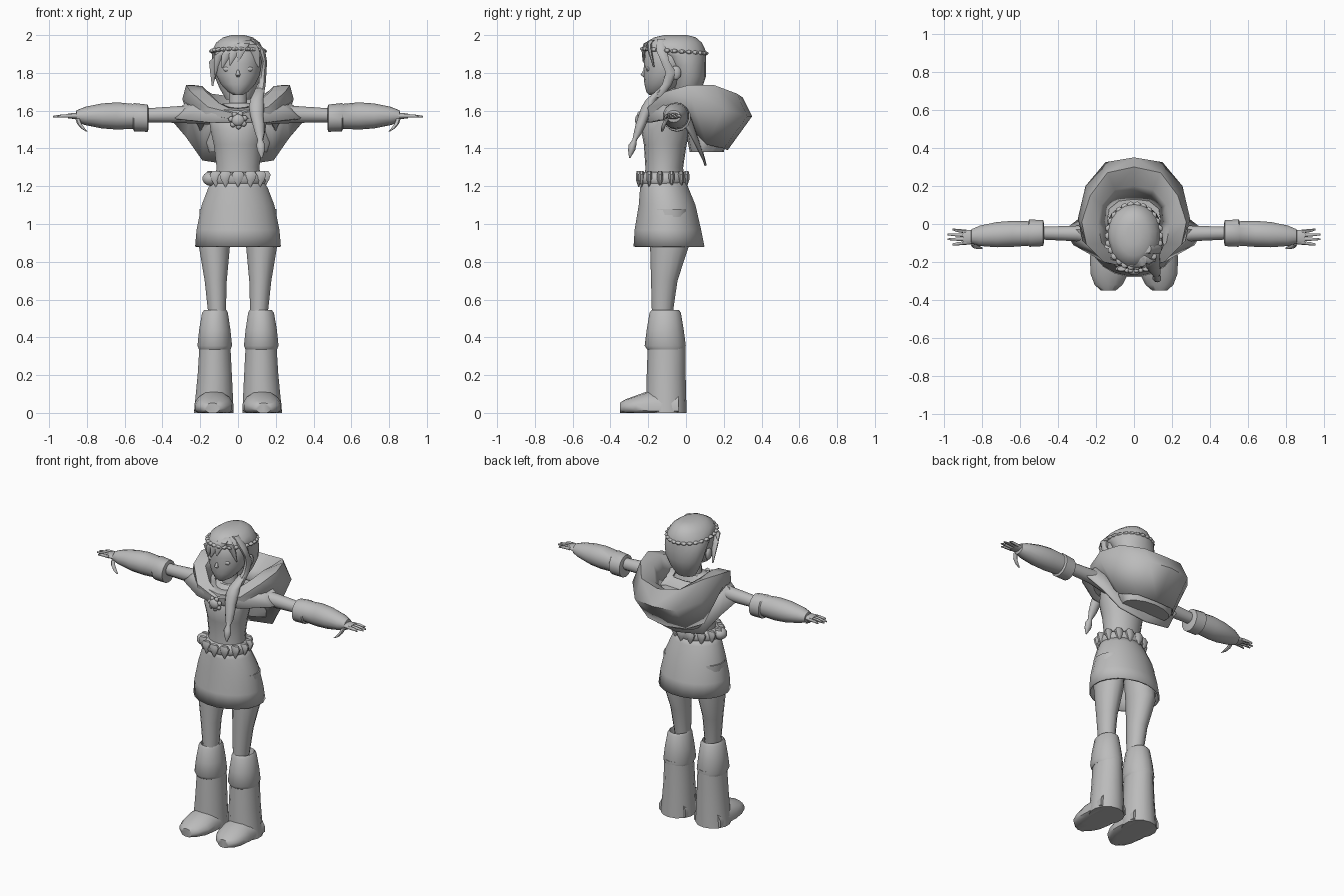
import bpy, bmesh, math
from mathutils import Vector

grey = bpy.data.materials.new("neutral_grey")
grey.diffuse_color = (0.5, 0.5, 0.5, 1)


def finish(name, bm, mirror=False, thick=0, angle=45):
    bmesh.ops.recalc_face_normals(bm, faces=bm.faces[:])
    me = bpy.data.meshes.new(name)
    bm.to_mesh(me)
    bm.free()
    me.materials.append(grey)
    me.shade_smooth()
    me.set_sharp_from_angle(angle=math.radians(angle))
    ob = bpy.data.objects.new(name, me)
    bpy.context.collection.objects.link(ob)
    if mirror:
        ob.modifiers.new("Mirror", 'MIRROR')
    if thick:
        m = ob.modifiers.new("Solidify", 'SOLIDIFY')
        m.thickness, m.offset = thick, -1
    return ob


def loft(name, rings, axis='z', n=14, caps=True, floor=None, **kw):
    """Elliptical rings (x, y, z, radius_u, radius_v) joined along one axis."""
    bm = bmesh.new()
    loops = []
    for x, y, z, u, v in rings:
        loop = []
        for i in range(n):
            a = 2 * math.pi * (i + 0.5) / n
            p, q = u * math.cos(a), v * math.sin(a)
            d = {'z': (p, q, 0), 'x': (0, p, q), 'y': (p, 0, q)}[axis]
            co = Vector((x, y, z)) + Vector(d)
            if floor is not None:
                co.z = max(co.z, floor)
            loop.append(bm.verts.new(co))
        loops.append(loop)
    for a, b in zip(loops, loops[1:]):
        for i in range(n):
            j = (i + 1) % n
            bm.faces.new((a[i], a[j], b[j], b[i]))
    if caps:
        bm.faces.new(loops[0][::-1])
        bm.faces.new(loops[-1])
    return finish(name, bm, **kw)


def drape(name, stations, **kw):
    """Cloth half-surface: one column of points per station, mirrored."""
    bm = bmesh.new()
    cols = [[bm.verts.new(p) for p in s] for s in stations]
    for a, b in zip(cols, cols[1:]):
        for i in range(len(a) - 1):
            bm.faces.new((a[i], a[i + 1], b[i + 1], b[i]))
    return finish(name, bm, mirror=True, **kw)


def ball(name, loc, size, seg=10, **kw):
    bm = bmesh.new()
    bmesh.ops.create_uvsphere(bm, u_segments=seg, v_segments=7, radius=1)
    for v in bm.verts:
        v.co = Vector([c * s + l for c, s, l in zip(v.co, size, loc)])
    return finish(name, bm, **kw)


# body and clothes
loft("torso", [(0, -.115, 1.2, .13, .105), (0, -.115, 1.3, .115, .1), (0, -.11, 1.42, .13, .113),
               (0, -.108, 1.5, .148, .13), (0, -.1, 1.58, .16, .1), (0, -.085, 1.64, .08, .06)], n=18)
loft("neck", [(0, -.085, 1.6, .05, .045), (0, -.085, 1.74, .045, .045)])
loft("skirt", [(0, -.12, 1.24, .13, .115), (0, -.115, 1.19, .16, .13), (0, -.1, 1.1, .195, .152),
               (0, -.096, .97, .222, .178), (0, -.09, .88, .23, .19)], n=20, caps=False, thick=.01)
loft("belt", [(0, -.122, 1.215, .145, .122), (0, -.122, 1.23, .152, .132), (0, -.122, 1.26, .143, .13),
              (0, -.122, 1.275, .125, .11)], n=18)

# pointed belt ornaments
for i in range(13):
    a = 2 * math.pi * i / 13 - math.pi / 2
    x, y = .142 * math.cos(a), -.122 + .128 * math.sin(a)
    loft("belt_point", [(x, y, 1.28, .022, .012), (x, y, 1.262, .035, .017),
                        (x, y, 1.235, .026, .017), (x, y, 1.197, .003, .003)], n=8)
ball("belt_pouch", (-.145, -.15, 1.24), (.046, .045, .038))

# legs and boots
loft("leg", [(.115, -.09, 1.08, .09, .1), (.125, -.088, .88, .084, .102), (.118, -.115, .7, .06, .07),
             (.11, -.127, .5, .046, .053)], mirror=True)
loft("boot_cuff", [(.12, -.11, .5, .05, .06), (.12, -.11, .545, .06, .072), (.122, -.11, .53, .07, .083),
                   (.123, -.11, .44, .085, .098), (.123, -.11, .355, .094, .109),
                   (.123, -.105, .335, .085, .1)], mirror=True)
loft("boot_shaft", [(.122, -.102, .37, .083, .1), (.123, -.105, .2, .093, .103),
                    (.128, -.105, 0, .108, .108)], mirror=True)
loft("boot_foot", [(.128, -.04, .03, .1, .09), (.128, -.2, .03, .106, .085), (.13, -.265, .03, .1, .062),
                   (.134, -.32, .03, .075, .042), (.135, -.35, .025, .04, .028)],
     axis='y', floor=0, mirror=True)

# arms, sleeves and hands
loft("upper_arm", [(.12, -.07, 1.58, .06, .055), (.3, -.05, 1.58, .042, .045),
                   (.5, -.048, 1.575, .034, .036)], axis='x', mirror=True)
loft("sleeve", [(.473, -.048, 1.56, .05, .055), (.478, -.048, 1.56, .07, .072), (.55, -.048, 1.565, .074, .075),
                (.556, -.05, 1.57, .066, .066), (.64, -.052, 1.572, .07, .072), (.72, -.056, 1.572, .068, .066),
                (.81, -.062, 1.572, .055, .048), (.855, -.065, 1.57, .038, .032),
                (.858, -.065, 1.57, .025, .02)], axis='x', mirror=True)
loft("palm", [(.82, -.068, 1.57, .03, .018), (.87, -.07, 1.572, .04, .016),
              (.9, -.07, 1.572, .038, .012)], axis='x', mirror=True)
for y0, y1, tip in ((-.04, -.028, .955), (-.06, -.055, .98), (-.08, -.08, .98), (-.1, -.108, .955)):
    loft("finger", [(.88, y0, 1.572, .011, .011), (.93, (y0 + y1) / 2, 1.572, .009, .009),
                    (tip, y1, 1.568, .005, .005)], axis='x', n=8, mirror=True)
loft("thumb", [(.85, -.1, 1.558, .012, .012), (.835, -.118, 1.53, .012, .012),
               (.845, -.125, 1.505, .01, .01), (.805, -.128, 1.482, .005, .005)][:1] +
     [(.84, -.115, 1.53, .013, .012), (.82, -.123, 1.505, .011, .01), (.8, -.127, 1.49, .005, .005)],
     n=8, mirror=True)

# shoulder cape: neck, shoulder and hem points from front to back
drape("shoulder_cape", [
    [(0, -.15, 1.62), (0, -.21, 1.6), (0, -.235, 1.54)],
    [(.07, -.13, 1.63), (.13, -.19, 1.61), (.16, -.2, 1.54)],
    [(.1, -.1, 1.64), (.24, -.12, 1.63), (.32, -.11, 1.56)],
    [(.1, -.04, 1.64), (.28, -.03, 1.64), (.365, -.03, 1.565)],
    [(.1, 0, 1.62), (.26, .02, 1.58), (.275, .04, 1.46)],
    [(.08, .02, 1.62), (.18, .05, 1.5), (.19, .1, 1.34)],
    [(0, .03, 1.62), (0, .06, 1.5), (0, .11, 1.31)]], thick=.012)

# lowered hood: inside, inner rim, outer rim, outer side and underside points
drape("hood", [
    [(0, -.18, 1.57), (0, -.2, 1.59), (0, -.235, 1.58), (0, -.24, 1.55), (0, -.2, 1.53)],
    [(.07, -.14, 1.58), (.1, -.16, 1.64), (.16, -.2, 1.62), (.17, -.18, 1.58), (.1, -.12, 1.56)],
    [(.12, -.06, 1.6), (.17, -.1, 1.7), (.25, -.11, 1.7), (.27, -.09, 1.64), (.16, -.05, 1.56)],
    [(.14, .02, 1.6), (.19, .0, 1.73), (.275, .01, 1.735), (.295, .03, 1.66), (.2, .03, 1.5)],
    [(.13, .08, 1.58), (.17, .1, 1.71), (.23, .15, 1.735), (.255, .2, 1.61), (.21, .11, 1.42)],
    [(.08, .12, 1.57), (.1, .18, 1.64), (.14, .27, 1.69), (.15, .325, 1.57), (.14, .2, 1.4)],
    [(0, .13, 1.56), (0, .2, 1.62), (0, .3, 1.67), (0, .35, 1.57), (0, .22, 1.39)]],
    thick=.01, angle=60)
loft("hood_base", [(0, .11, 1.38, .17, .09), (0, .11, 1.43, .2, .1), (0, .07, 1.56, .15, .08)])

# brooch with a small petal rim
ball("brooch", (0, -.25, 1.55), (.034, .02, .032))
for i in range(7):
    a = 2 * math.pi * i / 7 + .3
    ball("brooch_petal", (.036 * math.cos(a), -.245, 1.55 + .034 * math.sin(a)), (.015, .013, .015), seg=8)

# head and face
loft("head", [(0, -.165, 1.682, .022, .03), (0, -.145, 1.7, .055, .065), (0, -.12, 1.74, .092, .1),
              (0, -.105, 1.79, .117, .12), (0, -.095, 1.85, .126, .128), (0, -.09, 1.91, .124, .13),
              (0, -.08, 1.96, .09, .1)], n=18)
loft("nose", [(0, -.22, 1.815, .006, .006), (0, -.226, 1.79, .013, .016), (0, -.217, 1.778, .008, .008)], n=8)
ball("mouth", (0, -.212, 1.752), (.026, .008, .007))
ball("eye", (.055, -.199, 1.82), (.026, .012, .014), mirror=True)
ball("ear", (.128, -.055, 1.8), (.016, .03, .038), mirror=True)

# hair cap, braided band and loose locks
loft("hair", [(0, 0, 1.66, .065, .05), (0, .01, 1.72, .1, .075), (0, .015, 1.78, .125, .09),
              (0, .003, 1.84, .137, .103), (0, -.02, 1.89, .14, .126), (0, -.062, 1.92, .138, .165),
              (0, -.066, 1.96, .118, .15), (0, -.058, 1.988, .08, .11), (0, -.055, 2, .035, .06)], n=18)
for i in range(26):
    a = 2 * math.pi * i / 26
    ball("hair_band", (.136 * math.cos(a), -.062 + .163 * math.sin(a), 1.915 - .012 * math.sin(a)),
         (.02, .02, .011), seg=6)


def lock(name, points, radii, n=8):
    loft(name, [(*p, u, v) for p, (u, v) in zip(points, radii)], n=n)


taper = [(.02, .012), (.034, .014), (.028, .012), (.004, .004)]
for tip, mid in (((-.045, -.218, 1.84), (-.02, -.222, 1.91)), ((-.085, -.195, 1.825), (-.06, -.212, 1.9)),
                 ((-.122, -.14, 1.79), (-.1, -.18, 1.89)), ((-.135, -.09, 1.73), (-.128, -.12, 1.86)),
                 ((.0, -.226, 1.86), (.015, -.224, 1.92)), ((.11, -.17, 1.83), (.09, -.19, 1.91))):
    top = Vector((.045, -.175, 1.975))
    m, t = Vector(mid), Vector(tip)
    lock("fringe_lock", [top, (top + m) / 2 + Vector((0, -.012, .008)), m, t], taper)
lock("side_lock", [(.07, -.13, 1.98), (.125, -.13, 1.92), (.14, -.11, 1.86), (.132, -.08, 1.8),
                   (.128, -.1, 1.74), (.108, -.15, 1.67)],
     [(.02, .025), (.02, .03), (.015, .024), (.02, .03), (.02, .028), (.03, .03)])
# long plait lying on the chest
path = [(.118, -.12, 1.72), (.1, -.18, 1.66), (.098, -.2, 1.62), (.1, -.22, 1.575), (.108, -.238, 1.53),
        (.115, -.255, 1.48), (.118, -.272, 1.445), (.12, -.283, 1.42), (.122, -.288, 1.39), (.126, -.298, 1.35)]
wide = [.025, .036, .042, .037, .033, .026, .014, .024, .022, .004]
lock("plait", path, [(w, w * .85) for w in wide], n=10)
